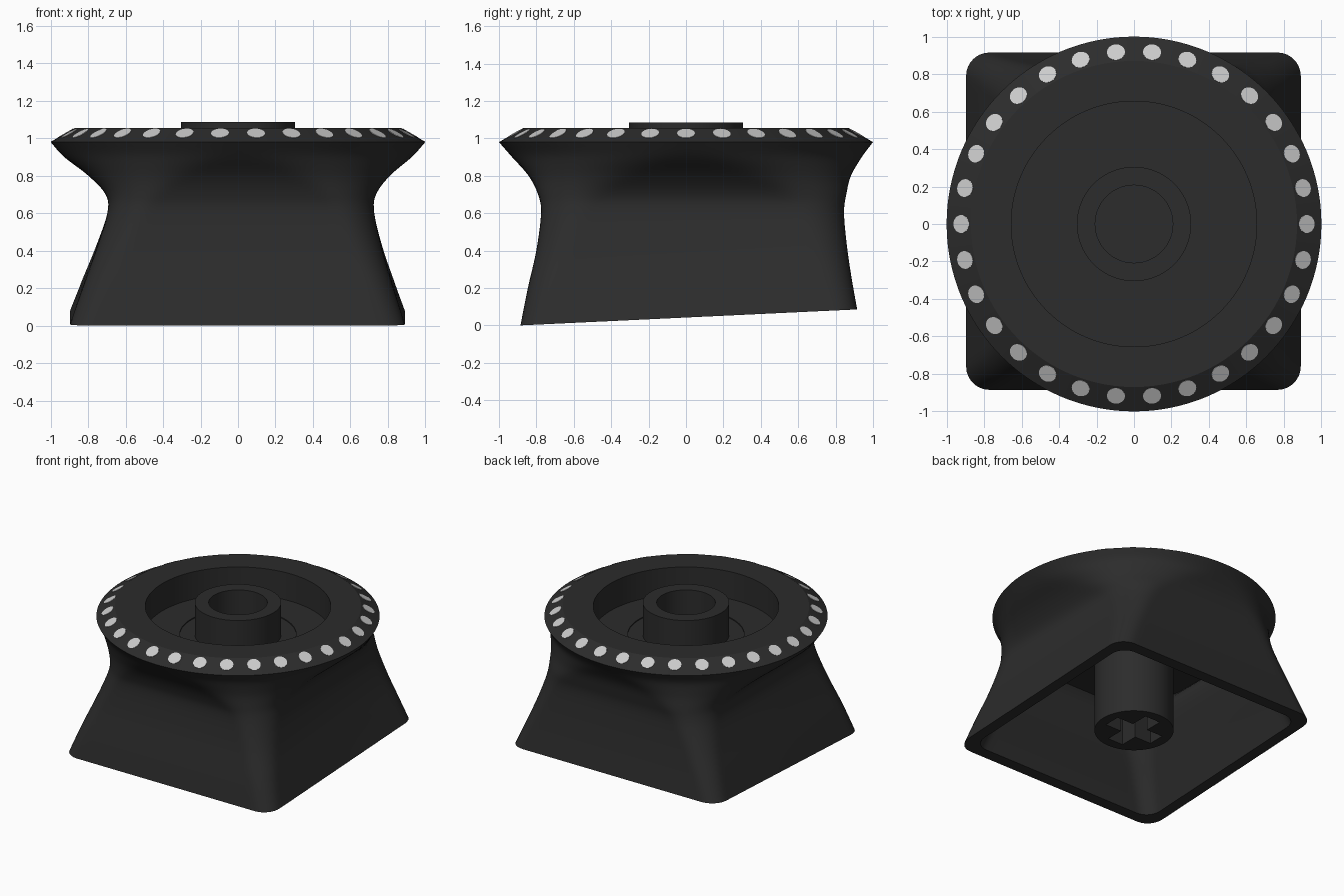
import bpy, bmesh
from math import sin, cos, pi, sqrt, radians
from mathutils import Vector, Matrix

if "Cube" in bpy.data.objects:
    bpy.data.objects.remove(bpy.data.objects["Cube"])

N = 160
WALL = 0.085


def material(name, c):
    m = bpy.data.materials.new(name)
    m.diffuse_color = (c, c, c, 1)
    m.use_nodes = True
    m.node_tree.nodes["Principled BSDF"].inputs["Base Color"].default_value = m.diffuse_color
    return m


BLACK = material("black_plastic", 0.025)
SILVER = material("silver", 0.55)


def shade(ob, angle=24):
    bpy.ops.object.select_all(action='DESELECT')
    ob.select_set(True)
    bpy.context.view_layer.objects.active = ob
    bpy.ops.object.shade_smooth_by_angle(angle=radians(angle))


def finish(bm, name, mat):
    bmesh.ops.recalc_face_normals(bm, faces=bm.faces)
    me = bpy.data.meshes.new(name)
    bm.to_mesh(me)
    bm.free()
    ob = bpy.data.objects.new(name, me)
    bpy.context.collection.objects.link(ob)
    me.materials.append(mat)
    shade(ob)
    return ob


def unit_section(a, r):
    """Point of a rounded unit square (corner radius r) at polar angle a."""
    c, s = abs(cos(a)), abs(sin(a))
    d = 1 / max(c, s)
    k = 1 - r
    if min(c, s) * d > k:
        b = k * (c + s)
        d = b + sqrt(max(b * b - 2 * k * k + r * r, 0))
    return cos(a) * d, sin(a) * d


def ring(bm, sec, inset=0.0):
    z, wx, wy, cx, cy, r = sec
    verts = []
    for i in range(N):
        a = 2 * pi * i / N
        a += 0.14 * sin(4 * a)  # denser at the corners
        u, v = unit_section(a, min(r, 1.0))
        x, y = cx + u * (wx - inset), cy + v * (wy - inset)
        # slanted foot that levels out towards the waist
        zz = z + (0.042 + 0.0474 * y) * max(0, 1 - z / 0.6)
        verts.append(bm.verts.new((x, y, zz)))
    return verts


def smooth(secs, sub=5):
    """Catmull-Rom interpolation between sections."""
    out = []
    p = [secs[0]] + secs + [secs[-1]]
    for i in range(1, len(p) - 2):
        for k in range(sub):
            t = k / sub
            out.append(tuple(
                0.5 * (2 * b + (c - a) * t + (2 * a - 5 * b + 4 * c - d) * t * t
                       + (3 * b - a - 3 * c + d) * t ** 3)
                for a, b, c, d in zip(*p[i - 1:i + 3])))
    return out + [secs[-1]]


# z, half width x, half width y, centre x, centre y, corner rounding
sections = smooth([
    (0.00, 0.893, 0.900, -0.003, 0.015, 0.14),
    (0.20, 0.828, 0.865, 0.000, 0.020, 0.17),
    (0.40, 0.763, 0.830, 0.006, 0.030, 0.22),
    (0.60, 0.712, 0.810, 0.015, 0.035, 0.30),
    (0.70, 0.722, 0.824, 0.015, 0.033, 0.42),
    (0.80, 0.805, 0.862, 0.006, 0.020, 0.66),
    (0.90, 0.928, 0.935, 0.000, 0.005, 0.92),
    (0.98, 1.000, 1.000, 0.000, 0.000, 1.00)])

# bevel, top, round recess and hub as (radius, z)
dish = [(0.87, 1.055), (0.655, 1.055), (0.655, 0.842), (0.41, 0.842), (0.41, 0.834),
        (0.305, 0.834), (0.305, 1.085), (0.207, 1.085), (0.207, 0.834)]

# cap shell: cavity ceiling -> foot -> outside -> dish
bm = bmesh.new()
rings = [ring(bm, s, WALL) for s in reversed(sections) if s[0] < 0.79]
rings += [ring(bm, s) for s in sections]
rings += [ring(bm, (z, r, r, 0, 0, 1.0)) for r, z in dish]
for a, b in zip(rings, rings[1:]):
    for i in range(N):
        j = (i + 1) % N
        bm.faces.new((a[i], a[j], b[j], b[i]))
bm.faces.new(rings[0])
bm.faces.new(rings[-1])
finish(bm, "cap_body", BLACK)

# mounting stem with a cross-shaped socket
bm = bmesh.new()
bmesh.ops.create_cone(bm, cap_ends=True, segments=64, radius1=0.28, radius2=0.28,
                      depth=0.72, matrix=Matrix.Translation((0, 0, 0.425)))
stem = finish(bm, "stem", BLACK)
bm = bmesh.new()
L, W = 0.205, 0.065
cross = [(L, -W), (L, W), (W, W), (W, L), (-W, L), (-W, W),
         (-L, W), (-L, -W), (-W, -W), (-W, -L), (W, -L), (W, -W)]
f = bm.faces.new([bm.verts.new((x, y, 0.0)) for x, y in cross])
ext = bmesh.ops.extrude_face_region(bm, geom=[f])
bmesh.ops.translate(bm, vec=(0, 0, 0.45),
                    verts=[v for v in ext["geom"] if isinstance(v, bmesh.types.BMVert)])
cutter = finish(bm, "socket_cutter", BLACK)
cutter.hide_render = True
mod = stem.modifiers.new("socket", 'BOOLEAN')
mod.operation = 'DIFFERENCE'
mod.solver = 'EXACT'
mod.object = cutter
bpy.context.view_layer.objects.active = stem
bpy.ops.object.modifier_apply(modifier=mod.name)
bpy.data.objects.remove(cutter)
shade(stem)

# ring of small studs set almost flush into the bevelled rim
bm = bmesh.new()
for i in range(30):
    a = 2 * pi * i / 30
    n = Vector((0.5 * cos(a), 0.5 * sin(a), 0.866))
    centre = Vector((0.921 * cos(a), 0.921 * sin(a), 1.0256)) - n * 0.005
    m = Matrix.Translation(centre) @ n.to_track_quat('Z', 'Y').to_matrix().to_4x4()
    bmesh.ops.create_cone(bm, cap_ends=True, segments=24, radius1=0.048,
                          radius2=0.048, depth=0.014, matrix=m)
finish(bm, "rim_studs", SILVER)
